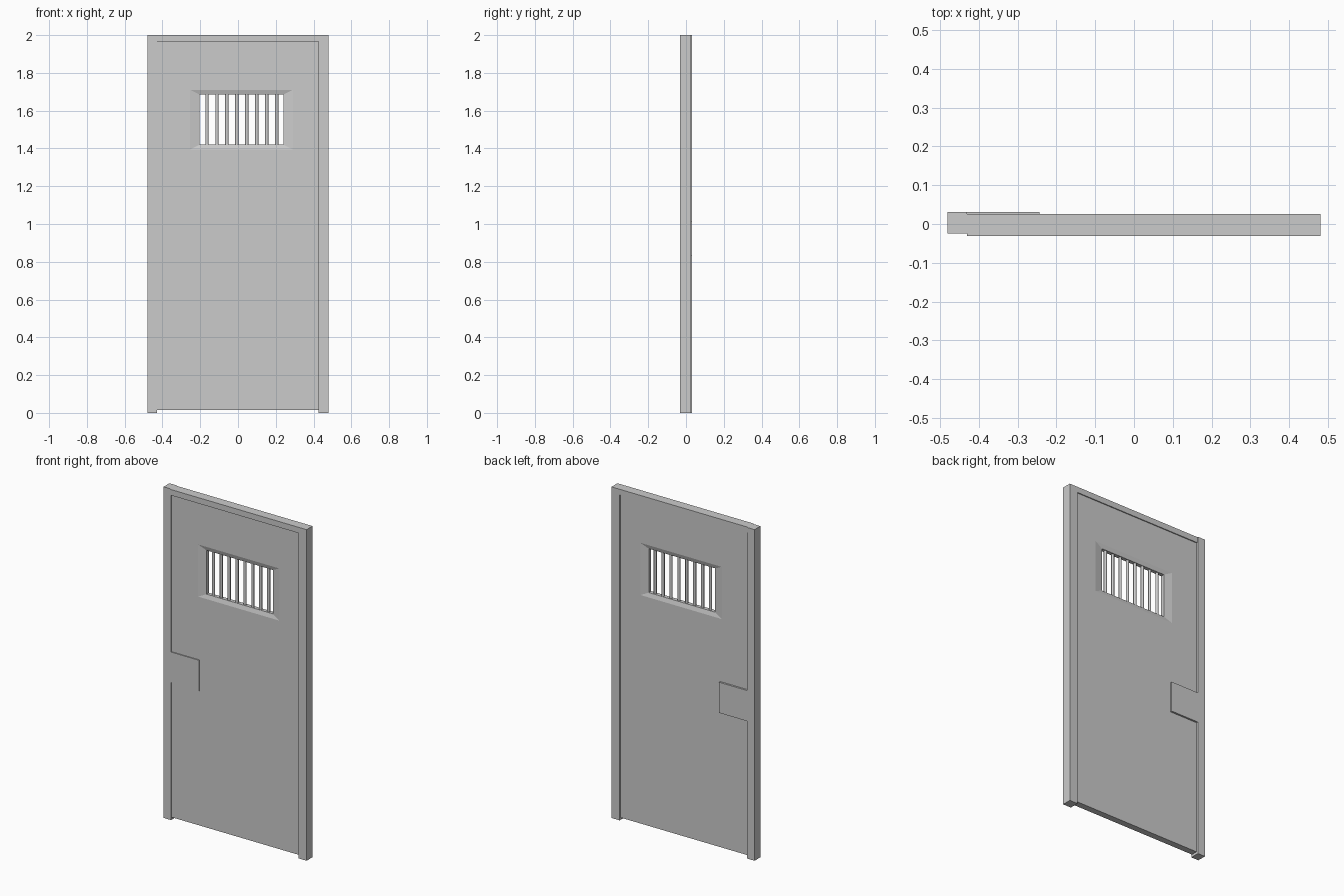
import bpy, bmesh

if "Cube" in bpy.data.objects:
    bpy.data.objects.remove(bpy.data.objects["Cube"])


def mesh_object(name, bm):
    bmesh.ops.recalc_face_normals(bm, faces=bm.faces)
    me = bpy.data.meshes.new(name)
    bm.to_mesh(me)
    bm.free()
    ob = bpy.data.objects.new(name, me)
    bpy.context.collection.objects.link(ob)
    return ob


def prism(name, outline, y0, y1):
    """Extrude an x-z outline from y0 to y1."""
    bm = bmesh.new()
    face = bm.faces.new([bm.verts.new((x, y0, z)) for x, z in outline])
    ext = bmesh.ops.extrude_face_region(bm, geom=[face])
    verts = [g for g in ext["geom"] if isinstance(g, bmesh.types.BMVert)]
    bmesh.ops.translate(bm, verts=verts, vec=(0, y1 - y0, 0))
    return mesh_object(name, bm)


# Lock-side post with the lock plate, raised on both faces
prism("lock_post_and_plate",
      [(-0.48, 0), (-0.43, 0), (-0.43, 0.83), (-0.243, 0.83),
       (-0.243, 1.015), (-0.43, 1.015), (-0.43, 2), (-0.48, 2)], -0.025, 0.031)

# Hinge-side post joined to the top rail
prism("hinge_post_and_top_rail",
      [(-0.43, 1.965), (0.425, 1.965), (0.425, 0), (0.48, 0),
       (0.48, 2), (-0.43, 2)], -0.031, 0.026)

# Recessed door panel with a chamfered window opening, as a closed chain of rings
edge = (-0.43, 0.425, 0.015, 1.965)
chamfer = (-0.253, 0.29, 1.395, 1.71)
opening = (-0.203, 0.24, 1.42, 1.685)
front, back, depth = -0.019, 0.020, 0.008
rings = [(edge, front), (chamfer, front), (opening, front + depth),
         (opening, back - depth), (chamfer, back), (edge, back)]
bm = bmesh.new()
loops = []
for (x0, x1, z0, z1), y in rings:
    loops.append([bm.verts.new((x, y, z))
                  for x, z in ((x0, z0), (x1, z0), (x1, z1), (x0, z1))])
for a, b in zip(loops, loops[1:] + loops[:1]):
    for i in range(4):
        j = (i + 1) % 4
        bm.faces.new((a[i], a[j], b[j], b[i]))
mesh_object("door_panel", bm)

# Window bars
for i in range(8):
    bpy.ops.mesh.primitive_cylinder_add(
        vertices=12, radius=0.009, depth=0.275,
        location=(-0.164 + i * 0.0527, 0, 1.5525))
    bar = bpy.context.object
    bar.name = f"window_bar_{i + 1}"
    bpy.ops.object.shade_smooth_by_angle()
